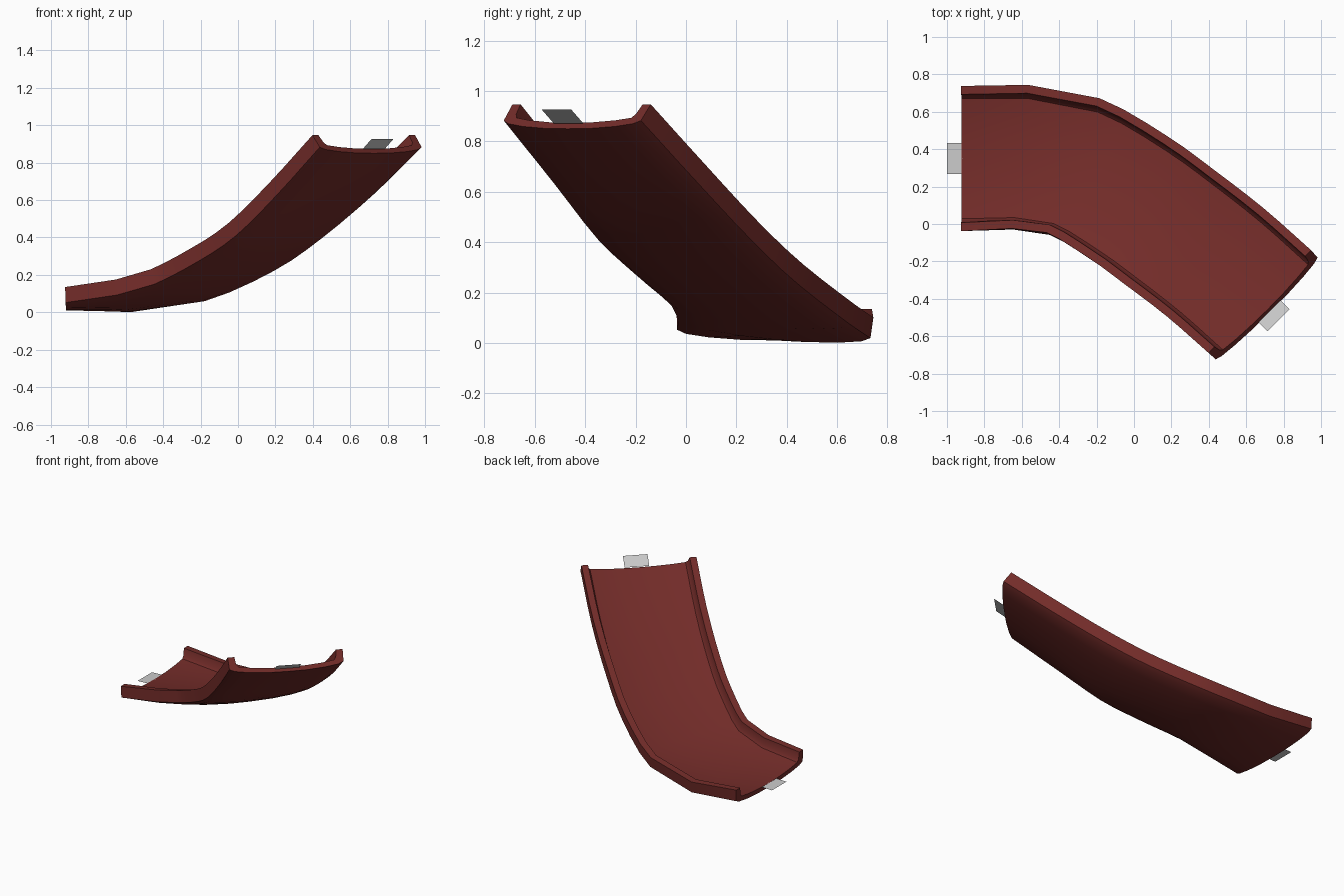
import bpy
from math import sin, cos, radians
from mathutils import Vector, Matrix

if "Cube" in bpy.data.objects:
    bpy.data.objects.remove(bpy.data.objects["Cube"])

# Track stations: x, y, z of the underside centre, turn, climb, bank (degrees)
STATIONS = [
    (-0.92, 0.35, 0.010, 0, 2, 0),
    (-0.60, 0.347, 0.014, 6, 5, 5.5),
    (-0.30, 0.29, 0.070, 20, 15, 6),
    (0.01, 0.11, 0.215, 32, 26, 3),
    (0.245, -0.06, 0.375, 38, 33, 0),
    (0.49, -0.255, 0.600, 42, 37, 0),
    (0.728, -0.47, 0.850, 45, 39, 0),
]
# Half cross-section (across, up): underside, raised rim, floor
HALF = [(0.13, 0.002), (0.26, 0.012), (0.35, 0.026), (0.385, 0.042), (0.388, 0.125),
        (0.343, 0.125), (0.336, 0.075), (0.322, 0.056), (0.24, 0.043), (0.12, 0.033)]
PROFILE = [(0, 0)] + HALF + [(0, 0.03)] + [(-u, v) for u, v in reversed(HALF)]


def catmull(a, b, c, d, t):
    return [0.5 * (2*q + (r - p)*t + (2*p - 5*q + 4*r - s)*t*t + (3*q - p - 3*r + s)*t**3)
            for p, q, r, s in zip(a, b, c, d)]


def frame(st):
    """Matrix whose axes are along, across and up at a station."""
    x, y, z, turn, climb, bank = st
    h, p, b = radians(turn), radians(climb), radians(bank)
    along = Vector((cos(h)*cos(p), -sin(h)*cos(p), sin(p)))
    side = Vector((sin(h), cos(h), 0))
    up = along.cross(side)
    side, up = side*cos(b) - up*sin(b), up*cos(b) + side*sin(b)
    m = Matrix((along, side, up)).transposed().to_4x4()
    m.translation = (x, y, z)
    return m


def make(name, verts, faces, material=None):
    me = bpy.data.meshes.new(name)
    me.from_pydata(verts, [], faces)
    ob = bpy.data.objects.new(name, me)
    bpy.context.collection.objects.link(ob)
    if material:
        me.materials.append(material)
    return ob


# Banked, climbing channel: coarse at the entry, finer through the bend
rings = STATIONS[:2]
for i in range(2, len(STATIONS) - 1):
    a, b, c = STATIONS[i-1:i+2]
    d = STATIONS[min(i + 2, len(STATIONS) - 1)]
    if i + 2 >= len(STATIONS):
        d = tuple(2*q - p for p, q in zip(b, c))
    rings += [b] + [catmull(a, b, c, d, t) for t in (1/3, 2/3)]
rings.append(STATIONS[-1])

n = len(PROFILE)
verts = [frame(r) @ Vector((0, u, v)) for r in rings for u, v in PROFILE]
faces = [(i*n + j, (i+1)*n + j, (i+1)*n + (j+1) % n, i*n + (j+1) % n)
         for i in range(len(rings) - 1) for j in range(n)]


# End caps as strips between underside and floor
def cap(o, flip):
    idx = lambda k: o + k % n
    quads = [[idx(k), idx(k + 1), idx(10 - k), idx(11 - k)] for k in range(5)]
    quads += [[idx(-k), idx(-k - 1), idx(12 + k), idx(11 + k)][::-1] for k in range(5)]
    return [q[::-1] if flip else q for q in quads]


faces += cap(0, True) + cap((len(rings) - 1)*n, False)
red = bpy.data.materials.new("dark_red")
red.diffuse_color = (0.17, 0.025, 0.022, 1)
red.use_nodes = True
red.node_tree.nodes["Principled BSDF"].inputs["Base Color"].default_value = red.diffuse_color
channel = make("channel", verts, faces, red)
bpy.context.view_layer.objects.active = channel
channel.select_set(True)
bpy.ops.object.shade_smooth_by_angle(angle=radians(30))

# Flat connector tabs continuing the floor at both ends
for name, st, w0, w1, v in (("entry_tab", STATIONS[0], -0.08, 0.005, 0.03),
                            ("exit_tab", STATIONS[-1], 0.01, 0.097, 0.02)):
    pts = [(w0, -0.083, v), (w1, -0.083, v), (w1, 0.083, v), (w0, 0.083, v)]
    make(name, [frame(st) @ Vector(p) for p in pts], [(0, 1, 2, 3)])
